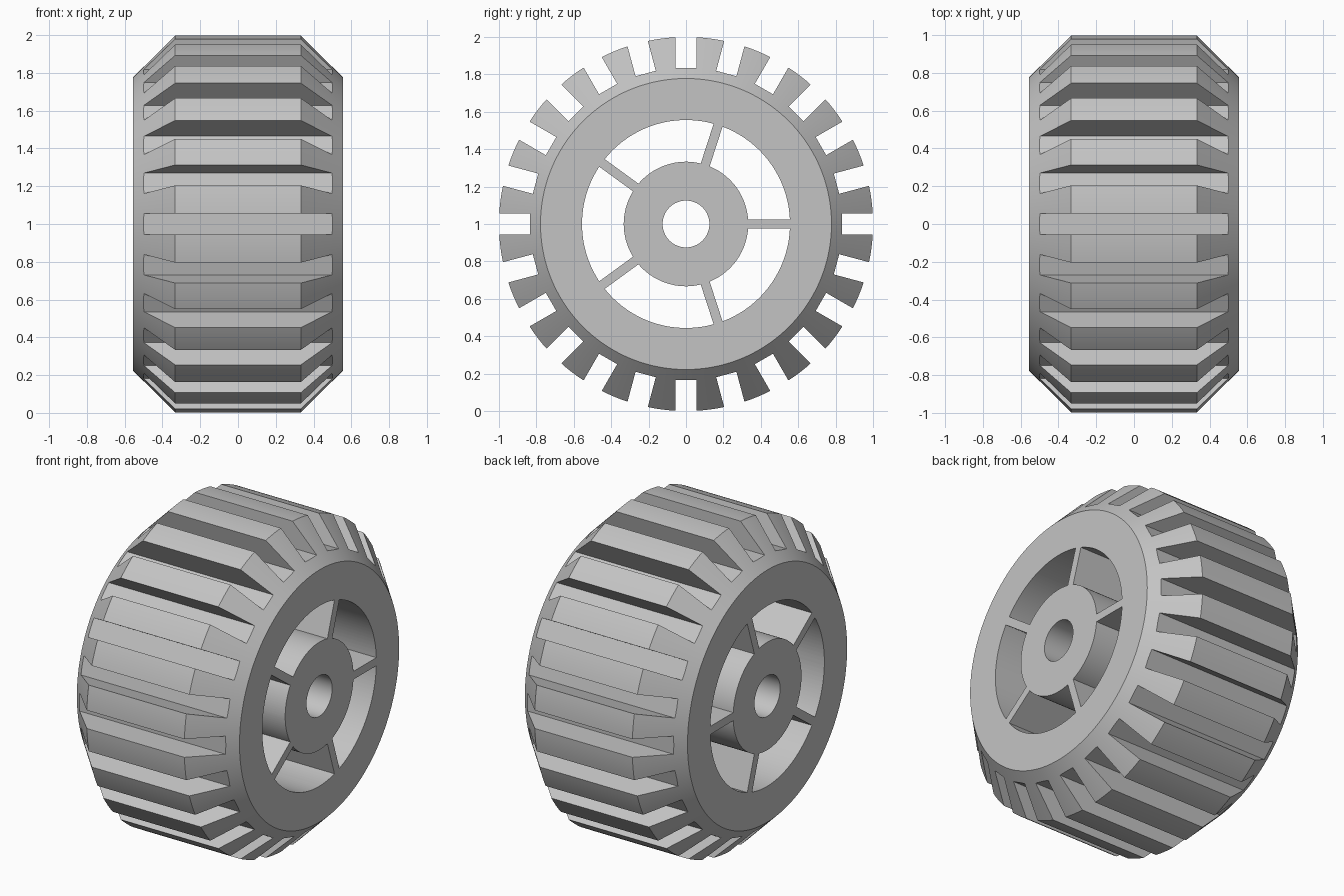
import bpy, bmesh
from math import sin, cos, asin, pi, radians, tau

cube = bpy.data.objects.get("Cube")
if cube:
    bpy.data.objects.remove(cube, do_unlink=True)

SEGMENTS = 144
HALF_WIDTH, TREAD_HALF = 0.555, 0.333
OUTER_R, SIDE_R, GROOVE_R = 1.0, 0.778, 0.833
RIM_R, HUB_R, BORE_R = 0.556, 0.333, 0.125
GROOVES, GROOVE_HALF = 24, 0.056
SPOKES, SPOKE_HALF = 5, 0.025

grey = bpy.data.materials.new("light grey")
grey.use_nodes = True
colour = (0.55, 0.55, 0.55, 1)
grey.diffuse_color = colour
grey.node_tree.nodes["Principled BSDF"].inputs["Base Color"].default_value = colour


def finish(name, bm):
    bmesh.ops.recalc_face_normals(bm, faces=bm.faces)
    mesh = bpy.data.meshes.new(name)
    bm.to_mesh(mesh)
    bm.free()
    mesh.materials.append(grey)
    obj = bpy.data.objects.new(name, mesh)
    bpy.context.collection.objects.link(obj)
    obj.location.z = OUTER_R
    return obj


def polar(x, r, a):
    return (x, r * cos(a), r * sin(a))


def revolve(name, profile):
    """Turn a closed (x, radius) profile about the x axis."""
    bm = bmesh.new()
    rings = [[bm.verts.new(polar(x, r, tau * i / SEGMENTS)) for x, r in profile]
             for i in range(SEGMENTS)]
    n = len(profile)
    for i, ring in enumerate(rings):
        after = rings[(i + 1) % SEGMENTS]
        for j in range(n):
            k = (j + 1) % n
            bm.faces.new((ring[j], ring[k], after[k], after[j]))
    return finish(name, bm)


def prism(bm, outline):
    """Extrude a (y, z) outline through the whole wheel along x."""
    ends = [[bm.verts.new((x, y, z)) for y, z in outline] for x in (-0.7, 0.7)]
    for end in ends:
        bm.faces.new(end)
    for j in range(len(outline)):
        k = (j + 1) % len(outline)
        bm.faces.new((ends[0][j], ends[0][k], ends[1][k], ends[1][j]))


def arc(r, a0, a1, steps=26):
    return [polar(0, r, a0 + (a1 - a0) * i / steps)[1:] for i in range(steps + 1)]


# Wheel body with chamfered tread and axle bore
wheel = revolve("wheel", [
    (-HALF_WIDTH, BORE_R), (-HALF_WIDTH, SIDE_R), (-TREAD_HALF, OUTER_R),
    (TREAD_HALF, OUTER_R), (HALF_WIDTH, SIDE_R), (HALF_WIDTH, BORE_R)])

# Straight-walled tread grooves
bm = bmesh.new()
for i in range(GROOVES):
    a = tau * i / GROOVES
    corners = [(GROOVE_R, -GROOVE_HALF), (1.1, -GROOVE_HALF),
               (1.1, GROOVE_HALF), (GROOVE_R, GROOVE_HALF)]
    prism(bm, [(u * cos(a) - v * sin(a), u * sin(a) + v * cos(a)) for u, v in corners])
groove_cutter = finish("groove_cutter", bm)

# Openings that leave parallel-sided spokes between hub and rim
bm = bmesh.new()
outer_off, inner_off = asin(SPOKE_HALF / RIM_R), asin(SPOKE_HALF / HUB_R)
for i in range(SPOKES):
    a0, a1 = tau * i / SPOKES, tau * (i + 1) / SPOKES
    prism(bm, arc(RIM_R, a0 + outer_off, a1 - outer_off)
          + arc(HUB_R, a1 - inner_off, a0 + inner_off))
window_cutter = finish("window_cutter", bm)

# Cut, then discard the cutters
bpy.ops.object.select_all(action='DESELECT')
bpy.context.view_layer.objects.active = wheel
wheel.select_set(True)
for cutter in (groove_cutter, window_cutter):
    cutter.hide_render = True
    mod = wheel.modifiers.new(cutter.name, 'BOOLEAN')
    mod.operation = 'DIFFERENCE'
    mod.solver = 'EXACT'
    mod.object = cutter
    bpy.ops.object.modifier_apply(modifier=mod.name)
    bpy.data.objects.remove(cutter, do_unlink=True)

bpy.ops.object.shade_smooth_by_angle(angle=radians(25))
